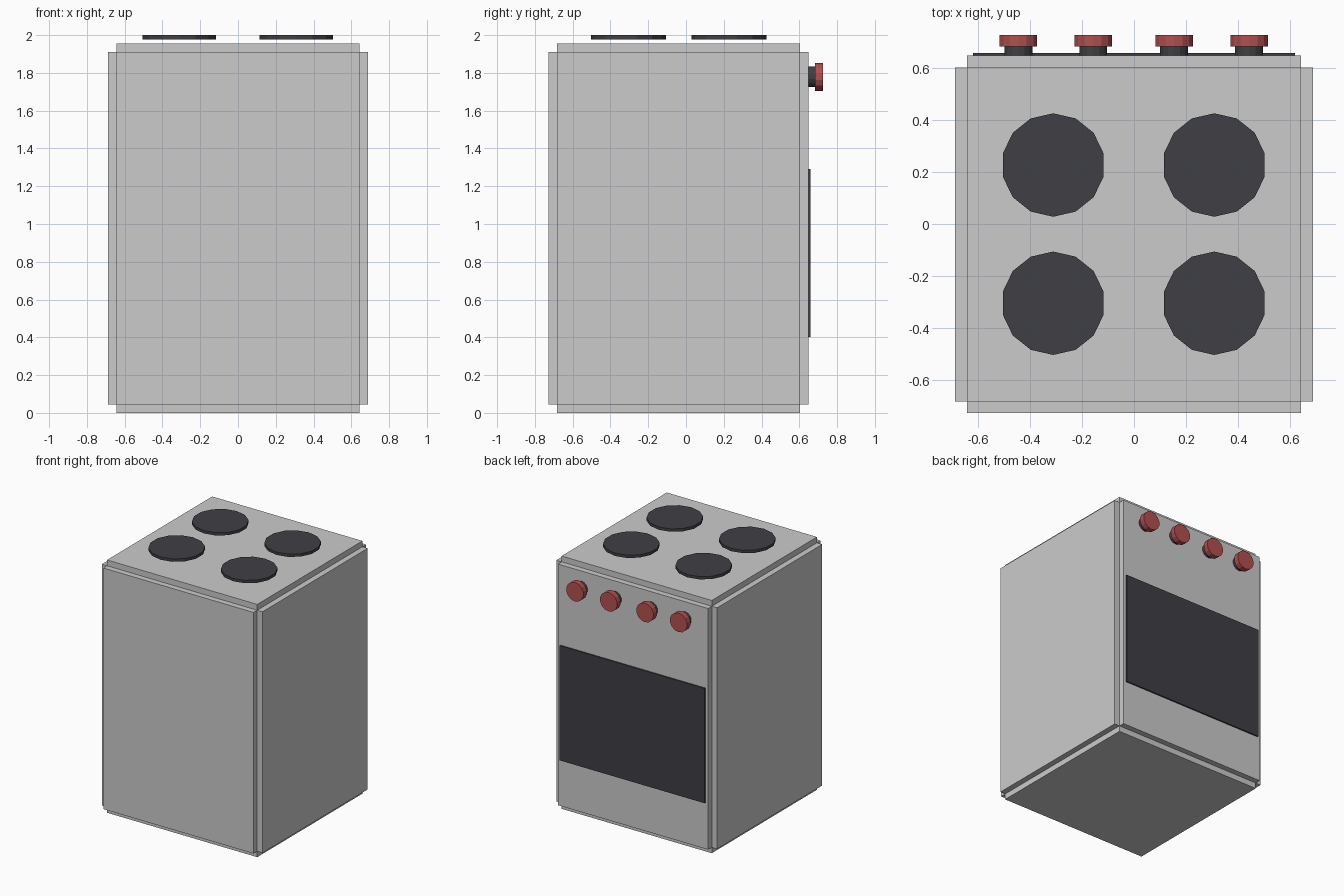
import bpy, bmesh
from math import pi
from mathutils import Matrix, Vector

if "Cube" in bpy.data.objects:
    bpy.data.objects.remove(bpy.data.objects["Cube"])


def material(name, color):
    m = bpy.data.materials.new(name)
    m.diffuse_color = color
    m.use_nodes = True
    m.node_tree.nodes["Principled BSDF"].inputs["Base Color"].default_value = m.diffuse_color
    return m


DARK = material("dark_enamel", (0.05, 0.05, 0.06, 1))
RED = material("red_plastic", (0.45, 0.08, 0.08, 1))


def finish(name, bm, mat=None):
    bmesh.ops.recalc_face_normals(bm, faces=bm.faces)
    mesh = bpy.data.meshes.new(name)
    bm.to_mesh(mesh)
    bm.free()
    if mat:
        mesh.materials.append(mat)
    ob = bpy.data.objects.new(name, mesh)
    bpy.context.collection.objects.link(ob)
    return ob


def box_bm(lo, hi):
    lo, hi = Vector(lo), Vector(hi)
    bm = bmesh.new()
    bmesh.ops.create_cube(bm, size=1, matrix=Matrix.Translation((lo + hi) / 2)
                          @ Matrix.Diagonal((*(hi - lo), 1)))
    return bm


def disc(name, center, radius, depth, sides, rotation, mat):
    bm = bmesh.new()
    bmesh.ops.create_cone(bm, cap_ends=True, segments=sides, radius1=radius,
                          radius2=radius, depth=depth,
                          matrix=Matrix.Translation(center) @ rotation)
    return finish(name, bm, mat)


# Body: core box with every side pushed out as a panel, leaving notched edges
bm = box_bm((-0.643, -0.683, 0.045), (0.643, 0.603, 1.911))
for f in bmesh.ops.extrude_discrete_faces(bm, faces=bm.faces[:])["faces"]:
    bmesh.ops.translate(bm, verts=f.verts, vec=f.normal * 0.045)
finish("stove_body", bm)

# Oven window on the back-facing (+y) side
finish("oven_window", box_bm((-0.62, 0.64, 0.402), (0.62, 0.659, 1.29)), DARK)

# Four hot plates hovering just above the top panel
for x in (-0.311, 0.309):
    for y in (0.227, -0.305):
        disc("hot_plate", (x, y, 1.989), 0.199, 0.022, 14,
             Matrix.Identity(4), DARK)

# Knobs: dark stem with a wider red cap
turn = Matrix.Rotation(-pi / 2, 4, 'X')
for x in (-0.445, -0.157, 0.154, 0.443):
    disc("knob_stem", (x, 0.665, 1.779), 0.055, 0.04, 14, turn, DARK)
    disc("knob_cap", (x, 0.705, 1.779), 0.074, 0.043, 14, turn, RED)
